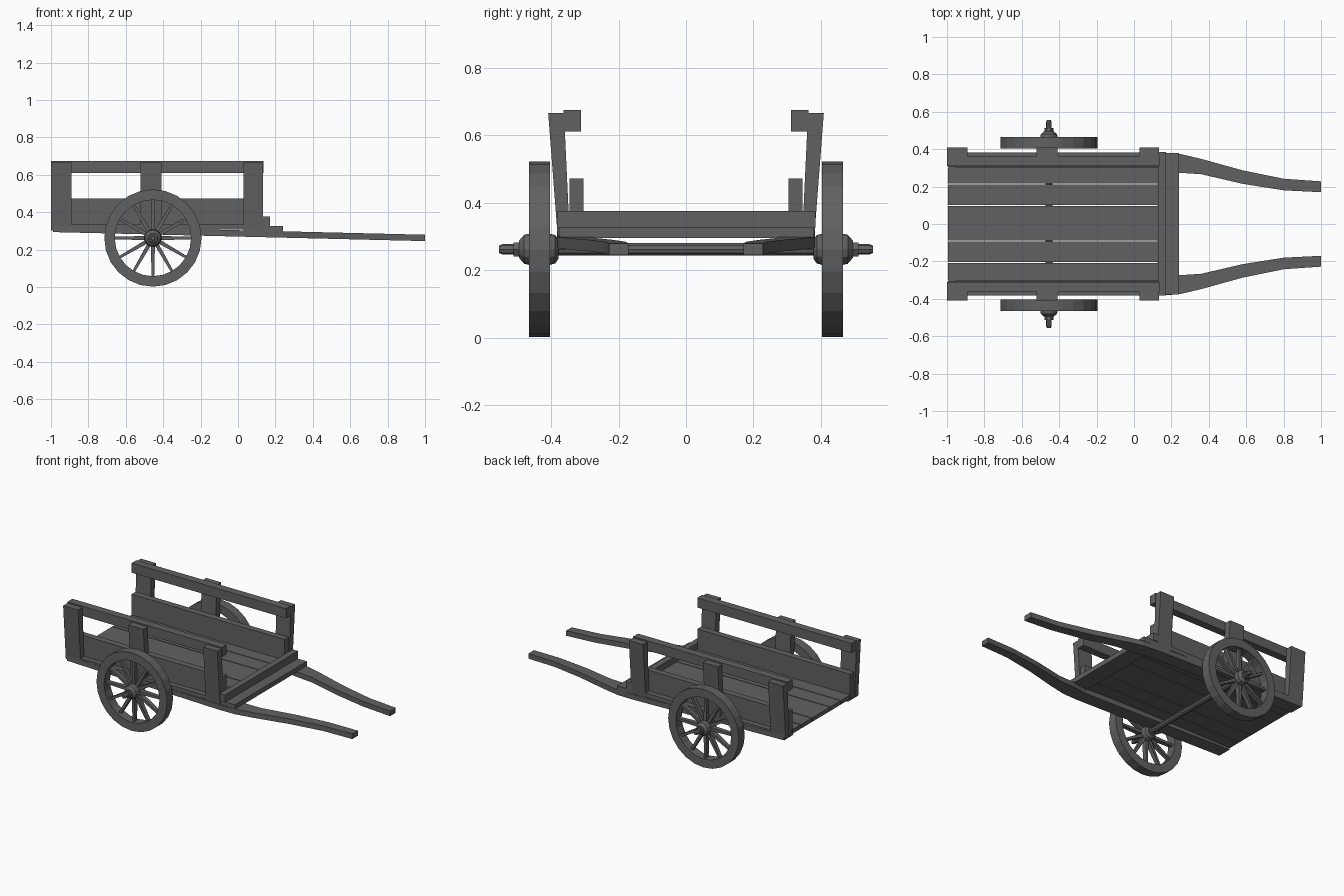
import bpy, bmesh
from math import sin, cos, pi

if "Cube" in bpy.data.objects:
    bpy.data.objects.remove(bpy.data.objects["Cube"])

WX, WZ = -0.455, 0.262      # wheel centre

# Dark grey wood
dark = bpy.data.materials.new("dark_wood")
dark.diffuse_color = (0.12, 0.12, 0.12, 1)
dark.use_nodes = True
dark.node_tree.nodes["Principled BSDF"].inputs["Base Color"].default_value = dark.diffuse_color


def make(name, verts, faces):
    me = bpy.data.meshes.new(name)
    bm = bmesh.new()
    vs = [bm.verts.new(v) for v in verts]
    for f in faces:
        bm.faces.new([vs[i] for i in f])
    bmesh.ops.recalc_face_normals(bm, faces=bm.faces)
    bm.to_mesh(me)
    bm.free()
    me.materials.append(dark)
    ob = bpy.data.objects.new(name, me)
    bpy.context.collection.objects.link(ob)
    return ob


def loft(name, rings, closed=False):
    """Skin a list of equally sized rings; cap the ends unless closed."""
    n, m = len(rings[0]), len(rings)
    verts = [v for r in rings for v in r]
    faces = []
    for i in range(m if closed else m - 1):
        j = (i + 1) % m
        for k in range(n):
            l = (k + 1) % n
            faces.append((i*n + k, i*n + l, j*n + l, j*n + k))
    if not closed:
        faces += [tuple(range(n)), tuple(range((m-1)*n, m*n))]
    return make(name, verts, faces)


def box(name, x0, x1, y0, y1, z0, z1):
    return loft(name, [[(x, y0, z0), (x, y1, z0), (x, y1, z1), (x, y0, z1)] for x in (x0, x1)])


def lathe(name, profile, n, closed=False):
    """Turn (y, radius) points around the wheel axis."""
    return loft(name, [[(WX + r*cos(2*pi*k/n), y, WZ + r*sin(2*pi*k/n)) for k in range(n)]
                       for y, r in profile], closed)


def mirrored(ob):
    """Copy a part to the other side of the cart."""
    me = ob.data.copy()
    for v in me.vertices:
        v.co.y = -v.co.y
    me.flip_normals()
    other = bpy.data.objects.new(ob.name + "_far", me)
    bpy.context.collection.objects.link(other)


# Floor planks with narrow gaps
edges = [-0.384, -0.305, -0.205, -0.092, 0.1, 0.215, 0.305, 0.384]
for i, (a, b) in enumerate(zip(edges, edges[1:])):
    box(f"floor_plank_{i}", -0.995, 0.135, a + 0.0025, b - 0.0025, 0.308, 0.335)

# Front cross bar and front ledge board
box("front_bar", 0.132, 0.172, -0.383, 0.385, 0.327, 0.376)
box("front_ledge", 0.125, 0.24, -0.376, 0.38, 0.295, 0.327)

# Axle rod
lathe("axle", [(-0.40, 0.019), (0.40, 0.019)], 10)

side = []
# Leaning side posts
for i, (x0, x1) in enumerate([(-1, -0.89), (-0.52, -0.41), (0.03, 0.134)]):
    side.append(loft(f"side_post_{i}", [[(x, 0.345, 0.302), (x, 0.381, 0.302),
                                         (x, 0.409, 0.667), (x, 0.362, 0.667)] for x in (x0, x1)]))
# Side board and top rail, inside the posts
side.append(box("side_board", -0.995, 0.13, 0.304, 0.346, 0.333, 0.472))
side.append(box("top_rail", -1, 0.135, 0.311, 0.363, 0.611, 0.675))

# Curved pulling shafts, running back beneath the floor: (x, inner y, outer y)
path = [(-0.99, 0.29, 0.383), (0.13, 0.29, 0.383), (0.24, 0.274, 0.376), (0.36, 0.266, 0.348),
        (0.58, 0.215, 0.287), (0.8, 0.18, 0.242), (1, 0.17, 0.228)]
rings = []
for x, a, b in path:
    z = 0.294 - 0.0242*(x + 1)
    rings.append([(x, a, z), (x, b, z), (x, b, z + 0.034), (x, a, z + 0.034)])
side.append(loft("shaft", rings))

# Wheel rim
side.append(lathe("wheel_rim", [(0.404, 0.204), (0.404, 0.26), (0.466, 0.26), (0.466, 0.204)], 24, True))

# Turned hub, nut and axle end
side.append(lathe("hub", [(0.378, 0.028), (0.388, 0.042), (0.41, 0.048), (0.467, 0.046),
                          (0.48, 0.043), (0.495, 0.026)], 12))
side.append(lathe("hub_nut", [(0.49, 0.024), (0.512, 0.024)], 6))
side.append(lathe("axle_end", [(0.50, 0.015), (0.545, 0.015), (0.555, 0.011)], 8))

# Twelve tapered spokes
for i in range(12):
    c, s = cos(i*pi/6), sin(i*pi/6)
    rings = []
    for r, w, d in [(0.035, 0.011, 0.016), (0.21, 0.007, 0.013)]:
        rings.append([(WX + r*c - u*w*s, 0.435 + v*d, WZ + r*s + u*w*c)
                      for u, v in ((-1, -1), (1, -1), (1, 1), (-1, 1))])
    side.append(loft(f"spoke_{i}", rings))

for ob in side:
    mirrored(ob)
